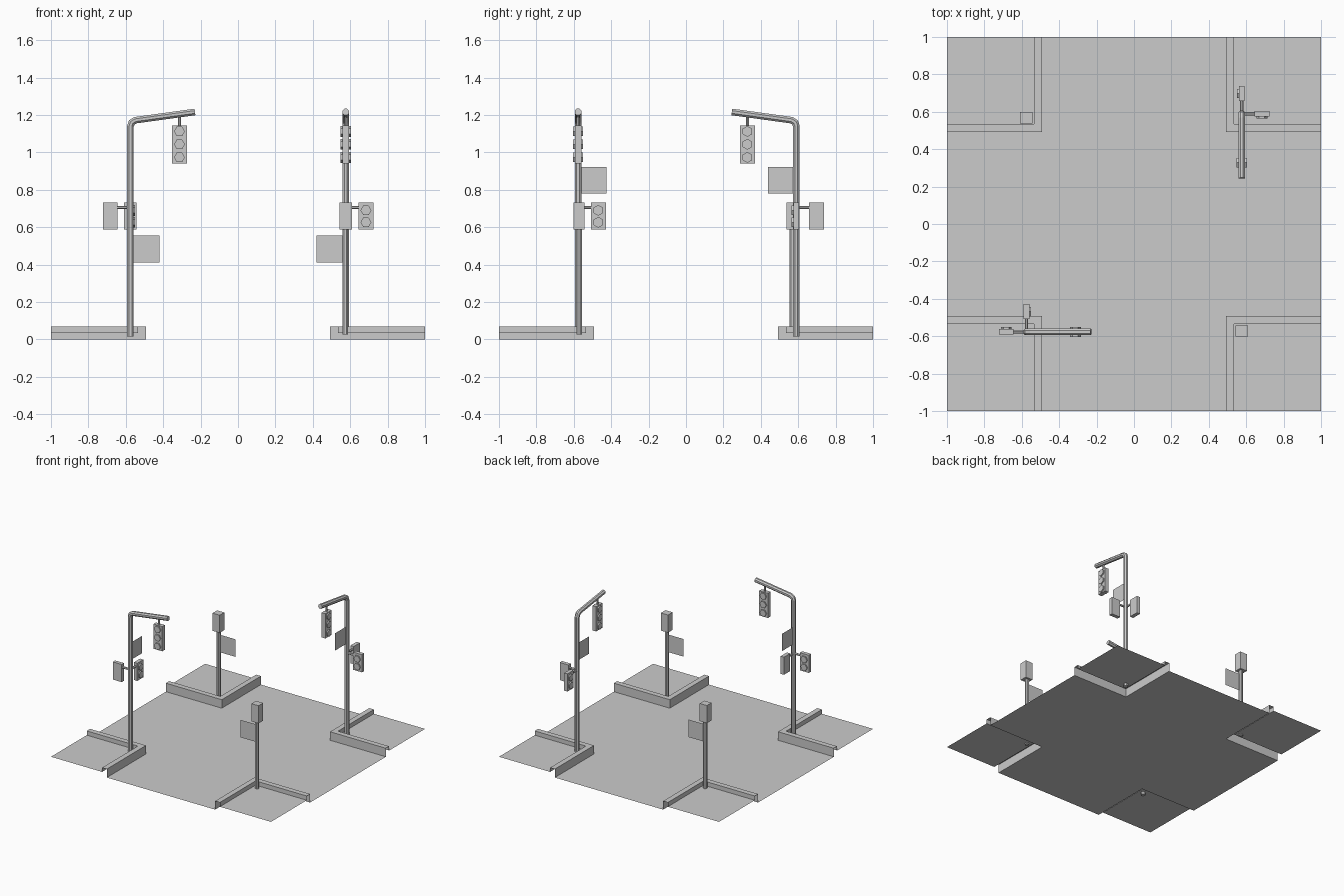
import bpy, bmesh, math
from mathutils import Vector, Matrix

if "Cube" in bpy.data.objects:
    bpy.data.objects.remove(bpy.data.objects["Cube"])


def finish(bm, name, recalc=True):
    if recalc:
        bmesh.ops.recalc_face_normals(bm, faces=bm.faces)
    me = bpy.data.meshes.new(name)
    bm.to_mesh(me)
    bm.free()
    ob = bpy.data.objects.new(name, me)
    bpy.context.collection.objects.link(ob)
    return ob


def add_box(bm, c, s):
    bmesh.ops.create_cube(bm, size=1, matrix=Matrix.Translation(c) @ Matrix.Diagonal((*s, 1)))


def sheet(name, quads):
    bm = bmesh.new()
    for q in quads:
        bm.faces.new([bm.verts.new(p) for p in q])
    bmesh.ops.remove_doubles(bm, verts=bm.verts, dist=1e-5)
    return finish(bm, name, False)


def tube(name, pts, r, n=8):
    # Sweep an n-sided ring along a planar path
    pts = [Vector(p) for p in pts]
    dirs = [(b - a).normalized() for a, b in zip(pts, pts[1:])]
    side = dirs[0].cross(dirs[-1])
    if side.length < 1e-4:
        side = dirs[0].orthogonal()
    side.normalize()
    bm = bmesh.new()
    rings = []
    for i, p in enumerate(pts):
        d0, d1 = dirs[max(i - 1, 0)], dirs[min(i, len(dirs) - 1)]
        t = (d0 + d1).normalized()
        up = side.cross(t) / max(t.dot(d0), 0.5)
        rings.append([bm.verts.new(p + r * (math.cos(a) * side + math.sin(a) * up))
                      for a in (2 * math.pi * (k + 0.5) / n for k in range(n))])
    for A, B in zip(rings, rings[1:]):
        for k in range(n):
            bm.faces.new((A[k], A[(k + 1) % n], B[(k + 1) % n], B[k]))
    bm.faces.new(rings[0])
    bm.faces.new(rings[-1])
    return finish(bm, name)


def signal(name, c, face, depth, z0, z1, lamps, both=False):
    # Housing with hexagonal lamps on one or both sides
    c, f = Vector((*c, 0)), Vector((*face, 0))
    w = 0.08
    bm = bmesh.new()
    size = (w, depth, z1 - z0) if face[1] else (depth, w, z1 - z0)
    add_box(bm, c + Vector((0, 0, (z0 + z1) / 2)), size)
    for s in ((1, -1) if both else (1,)):
        rot = Vector((0, 0, 1)).rotation_difference(f * s).to_matrix().to_4x4()
        spin = Matrix.Rotation(0 if face[1] else math.pi / 2, 4, 'Z')
        for z in lamps:
            p = c + f * s * (depth / 2 + 0.004) + Vector((0, 0, z))
            bmesh.ops.create_cone(bm, cap_ends=True, segments=6, radius1=0.029,
                                  radius2=0.029, depth=0.012,
                                  matrix=Matrix.Translation(p) @ rot @ Matrix.Rotation(
                                      math.pi / 6 if face[1] else 0, 4, 'Z') @ spin)
    return finish(bm, name)


def plate(name, p, d, z0, z1):
    # Thin sign beside a pole, running along d
    a, b = Vector((*p, 0)) + Vector((*d, 0)) * 0.012, Vector((*p, 0)) + Vector((*d, 0)) * 0.152
    u, v = Vector((0, 0, z0)), Vector((0, 0, z1))
    return sheet(name, [(a + u, b + u, b + v, a + v)])


# Cross-shaped road
E, I, H, S = 0.492, 0.535, 0.07, 0.035
rect = lambda x0, y0, x1, y1, z: [(x0, y0, z), (x1, y0, z), (x1, y1, z), (x0, y1, z)]
sheet("road", [rect(-E, -E, E, E, 0), rect(-1, -E, -E, E, 0), rect(E, -E, 1, E, 0),
               rect(-E, -1, E, -E, 0), rect(-E, E, E, 1, 0)])

# Curb channels and raised sidewalks at the four corners
profile = [(E, 0), (E, H), (I, H), (I, S)]
for sx in (-1, 1):
    for sy in (-1, 1):
        quads = []
        for (d, z), (e, w) in zip(profile, profile[1:]):
            P = [(1, d, z), (d, d, z), (d, 1, z)]
            Q = [(1, e, w), (e, e, w), (e, 1, w)]
            for i in (0, 1):
                q = [(x * sx, y * sy, h) for x, y, h in (P[i], P[i + 1], Q[i + 1], Q[i])]
                quads.append(q if sx * sy < 0 else q[::-1])
        sheet("curb", quads)
        x0, x1 = sorted((I * sx, sx))
        y0, y1 = sorted((I * sy, sy))
        sheet("sidewalk", [rect(x0, y0, x1, y1, S)])


def mast(base, arm, side, face, sign):
    # Tall bent pole: arm direction, second walk-signal direction, front face, sign direction
    b = Vector(base)
    a, s, f = Vector(arm), Vector(side), Vector(face)
    at = lambda d, z: (*(b + a * d), z)
    tube("mast_pole", [at(0, 0.015), at(0, 1.14), at(0.007, 1.16), at(0.026, 1.172),
                       at(0.345, 1.216)], 0.019)
    tube("signal_hanger", [at(0.262, 1.135), at(0.262, 1.195)], 0.008, 6)
    signal("traffic_signal", b + a * 0.262, f, 0.034, 0.941, 1.144, (1.112, 1.043, 0.973), True)
    for d, look in ((-a, -f), (s, a)):
        tube("walk_signal_bracket", [(*b, 0.705), (*(b + d * 0.08), 0.705)], 0.009, 6)
        signal("walk_signal", b + d * 0.108, look, 0.03, 0.588, 0.733, (0.69, 0.626))
    plate("mast_sign", b, sign, 0.78, 0.922)


mast((-0.575, -0.577), (1, 0), (0, 1), (0, -1), (0, 1))
mast((0.576, 0.59), (0, -1), (1, 0), (1, 0), (0, -1))

# Short poles with box heads and signs
for x, y, d in ((-0.573, 0.568, 1), (0.573, -0.572, -1)):
    tube("short_pole", [(x, y, 0.025), (x, y, 0.6)], 0.016)
    bm = bmesh.new()
    add_box(bm, Vector((x - 0.003 * d, y, 0.66)), (0.065, 0.06, 0.145))
    finish(bm, "short_pole_head")
    plate("short_pole_sign", (x, y), (d, 0), 0.412, 0.556)
